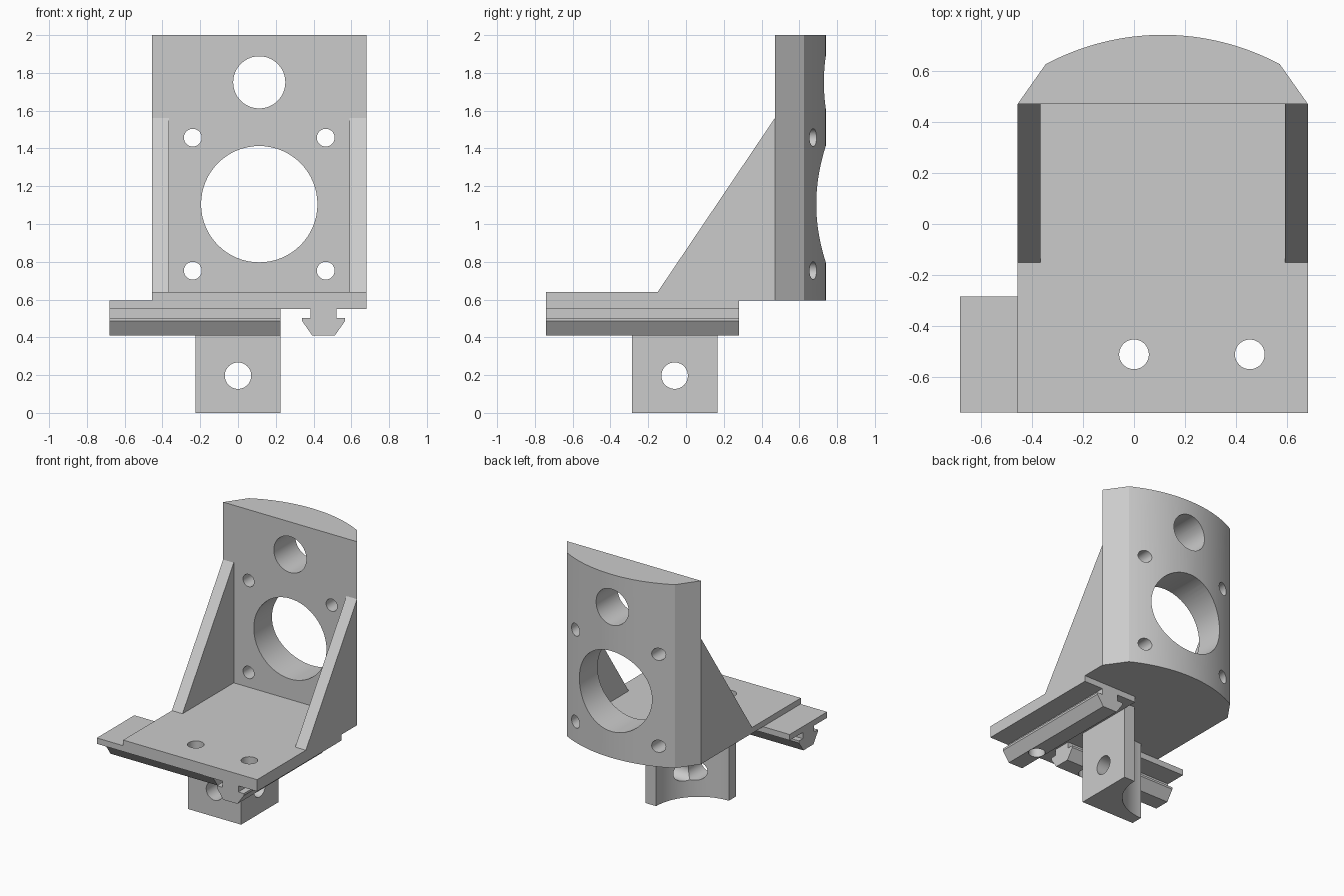
import bpy, bmesh
from math import sin, cos, pi, radians, asin

cube = bpy.data.objects.get("Cube")
if cube:
    bpy.data.objects.remove(cube, do_unlink=True)

grey = bpy.data.materials.new("light grey plastic")
grey.use_nodes = True
color = (0.6, 0.6, 0.6, 1)
grey.diffuse_color = color
grey.node_tree.nodes["Principled BSDF"].inputs["Base Color"].default_value = color


def prism(name, profile, axis, start, end):
    """Extrude a 2D profile along x (profile y,z), y (x,z) or z (x,y)."""
    place = {"x": lambda a, b, t: (t, a, b),
             "y": lambda a, b, t: (a, t, b),
             "z": lambda a, b, t: (a, b, t)}[axis]
    bm = bmesh.new()
    ends = [[bm.verts.new(place(a, b, t)) for a, b in profile] for t in (start, end)]
    for ring in ends:
        bm.faces.new(ring)
    n = len(profile)
    for i in range(n):
        j = (i + 1) % n
        bm.faces.new((ends[0][i], ends[0][j], ends[1][j], ends[1][i]))
    bmesh.ops.recalc_face_normals(bm, faces=bm.faces)
    mesh = bpy.data.meshes.new(name)
    bm.to_mesh(mesh)
    bm.free()
    mesh.materials.append(grey)
    obj = bpy.data.objects.new(name, mesh)
    bpy.context.collection.objects.link(obj)
    return obj


def arc(cx, cy, r, a0, a1, steps):
    return [(cx + r * cos(a0 + (a1 - a0) * i / steps),
             cy + r * sin(a0 + (a1 - a0) * i / steps)) for i in range(steps + 1)]


def rect(a0, a1, b0, b1):
    return [(a0, b0), (a1, b0), (a1, b1), (a0, b1)]


def select(obj):
    bpy.ops.object.select_all(action="DESELECT")
    obj.select_set(True)
    bpy.context.view_layer.objects.active = obj


def drill(obj, axis, a, b, r):
    """Cut a round hole right through the part."""
    cutter = prism("hole_cutter", arc(a, b, r, 0, 2 * pi, 64)[:-1], axis, -3, 3)
    cutter.hide_render = True
    mod = obj.modifiers.new("hole", "BOOLEAN")
    mod.operation = "DIFFERENCE"
    mod.solver = "EXACT"
    mod.object = cutter
    select(obj)
    bpy.ops.object.modifier_apply(modifier=mod.name)
    bpy.data.objects.remove(cutter, do_unlink=True)


LEFT, RIGHT = -0.455, 0.68
MID = (LEFT + RIGHT) / 2
FRONT = -0.74
RAIL_X, RAIL_Y = 0.453, -0.51

# Upright motor wall with a bowed back
half, sag = 0.458, 0.115
radius = (half ** 2 + sag ** 2) / (2 * sag)
sweep = asin(half / radius)
outline = [(LEFT, 0.47), (RIGHT, 0.47)]
outline += arc(MID, 0.74 - radius, radius, pi / 2 - sweep, pi / 2 + sweep, 32)
wall = prism("motor_wall", outline, "z", 0.595, 2)
drill(wall, "y", MID, 1.105, 0.308)
drill(wall, "y", MID, 1.75, 0.138)
for side in (-1, 1):
    for z in (0.753, 1.457):
        drill(wall, "y", MID + side * 0.352, z, 0.047)

# Base plate
plate = prism("base_plate", rect(LEFT, RIGHT, FRONT, 0.47), "z", 0.595, 0.64)

# Triangular side ribs
for name, x in (("right_rib", LEFT), ("left_rib", RIGHT - 0.09)):
    prism(name, [(-0.15, 0.64), (0.47, 0.64), (0.47, 1.56)], "x", x, x + 0.09)


# Two crossing rails: flange, stem and tapered foot in one profile
def rail_profile(c):
    side = [(0.06, 0.41), (0.114, 0.487), (0.114, 0.503), (0.068, 0.503),
            (0.068, 0.55), (0.227, 0.55), (0.227, 0.595)]
    return [(c + d, z) for d, z in side] + [(c - d, z) for d, z in reversed(side)]


side_rail = prism("lengthwise_rail", rail_profile(RAIL_X), "y", FRONT, 0.28)
front_rail = prism("crosswise_rail", rail_profile(RAIL_Y), "x", -0.68, 0.226)

# Screw holes down through the plate and rails
for x, rail in ((0, front_rail), (RAIL_X, side_rail)):
    for part in (plate, rail):
        drill(part, "z", x, RAIL_Y, 0.058)

# Corner bracket with a concave inner face
block = [(-0.226, -0.285), (0.226, -0.285), (0.226, 0.167)]
block += arc(-0.226, 0.167, 0.362, 0, -pi / 2, 32)
bracket = prism("corner_bracket", block, "z", 0, 0.595)
drill(bracket, "y", 0, 0.197, 0.07)
drill(bracket, "x", -0.06, 0.197, 0.07)

# Smooth the curved faces, keep edges crisp
for obj in (wall, plate, side_rail, front_rail, bracket):
    select(obj)
    bpy.ops.object.shade_smooth_by_angle(angle=radians(20))
